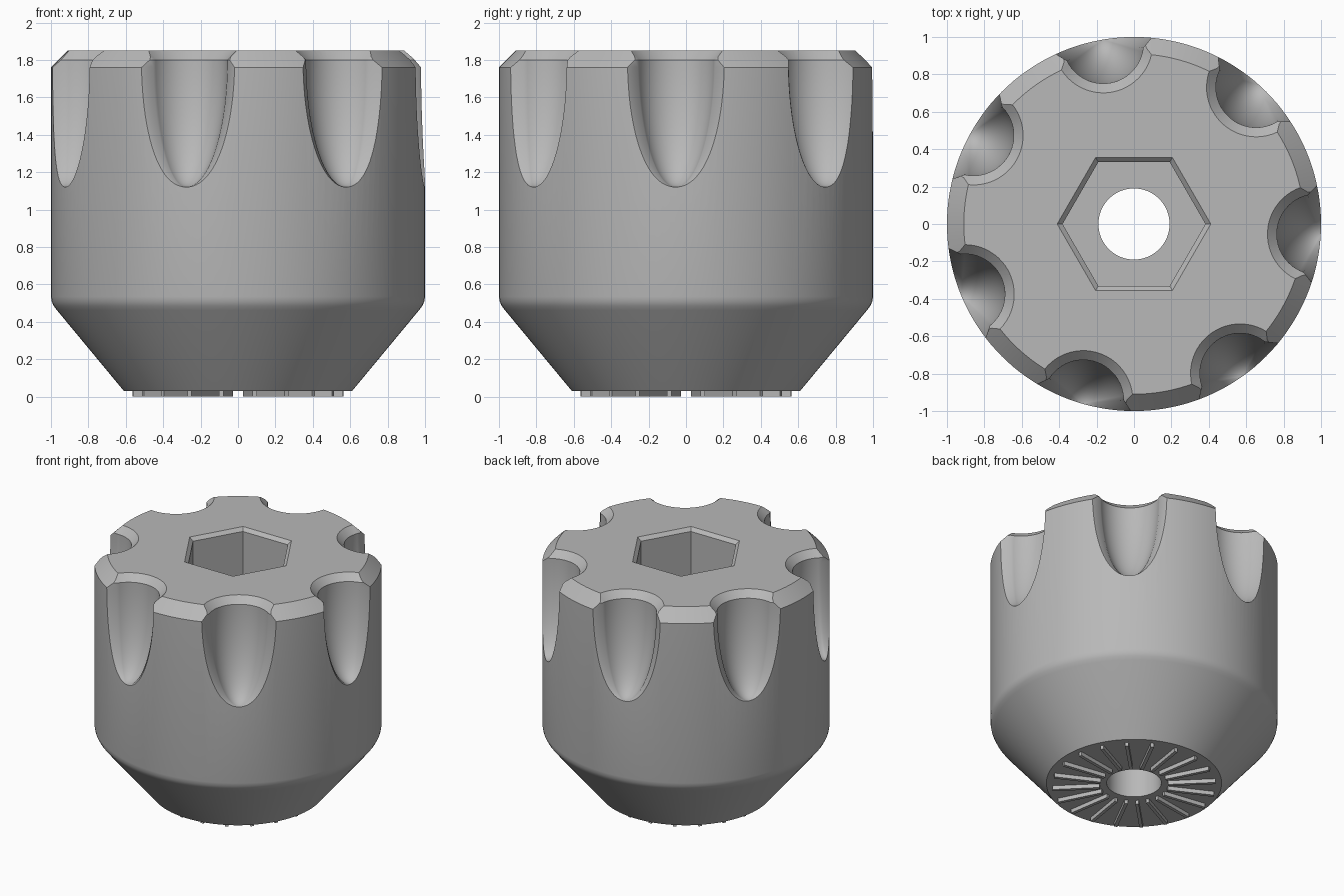
import bpy, bmesh
from math import sin, cos, pi, radians, tau
from mathutils import Matrix, Vector

old = bpy.data.objects.get("Cube")
if old:
    bpy.data.objects.remove(old, do_unlink=True)

GREY = (0.48, 0.48, 0.48, 1)
mat = bpy.data.materials.new("mid_grey")
mat.use_nodes = True
mat.diffuse_color = GREY
mat.node_tree.nodes["Principled BSDF"].inputs["Base Color"].default_value = GREY

TOP, BASE, BORE = 1.85, 0.03, 0.19


def finish(bm, name):
    bmesh.ops.recalc_face_normals(bm, faces=bm.faces)
    mesh = bpy.data.meshes.new(name)
    bm.to_mesh(mesh)
    bm.free()
    mesh.materials.append(mat)
    obj = bpy.data.objects.new(name, mesh)
    bpy.context.collection.objects.link(obj)
    return obj


def loft(bm, sections, matrix=Matrix(), closed=False):
    """Bridge a list of equal-length rings; cap the ends unless closed."""
    rings = [[bm.verts.new(matrix @ Vector(p)) for p in s] for s in sections]
    pairs = list(zip(rings, rings[1:]))
    if closed:
        pairs.append((rings[-1], rings[0]))
    for a, b in pairs:
        for i in range(len(a)):
            j = (i + 1) % len(a)
            bm.faces.new((a[i], a[j], b[j], b[i]))
    if not closed:
        bm.faces.new(rings[0])
        bm.faces.new(rings[-1])


def circle(r, z, n, start=0.0):
    return [(r * cos(start + tau * i / n), r * sin(start + tau * i / n), z) for i in range(n)]


# Turned body with a through bore
profile = [(BORE, BASE), (0.61, BASE), (0.968, 0.462), (0.985, 0.485),
           (0.996, 0.508), (1, 0.535), (1, 1.76), (0.91, TOP), (BORE, TOP)]
bm = bmesh.new()
loft(bm, [circle(r, z, 144) for r, z in profile], closed=True)
body = finish(bm, "knob_body")


# Flute section: round floor, flared lips that chamfer the rim
def flute_section(z, scale=1.0, grow=0.0):
    half = radians(73.8)
    pts = [(1.13, 0.45 + grow)]
    for i in range(25):
        a = half - 2 * half * i / 24
        pts.append((0.98 - (0.215 + grow) * cos(a), (0.215 + grow) * sin(a)))
    pts.append((1.13, -0.45 - grow))
    return [(1 + (x - 1) * scale, y * scale, z) for x, y in pts]


bm = bmesh.new()
steps = [pi / 2 * (i + 0.3) / 20 for i in range(20)]
flute = [flute_section(1.8 - 0.68 * cos(a), sin(a)) for a in steps]
flute += [flute_section(1.8), flute_section(1.9, grow=0.1)]
for k in range(7):
    loft(bm, flute, Matrix.Rotation(radians(-3.2) + tau * k / 7, 4, "Z"))

# Hexagonal socket with a chamfered mouth
loft(bm, [circle(r, z, 6) for r, z in ((0.382, 1.05), (0.382, 1.825), (0.468, 1.9))])
cutter = finish(bm, "flute_and_socket_cutter")
cutter.hide_render = True

# Cut the body and keep the result as plain geometry
cut = body.modifiers.new("cut", "BOOLEAN")
cut.operation = "DIFFERENCE"
cut.solver = "EXACT"
cut.object = cutter
bpy.context.view_layer.update()
evaluated = body.evaluated_get(bpy.context.evaluated_depsgraph_get())
result = bpy.data.meshes.new_from_object(evaluated)
body.modifiers.clear()
body.data = result
bpy.data.objects.remove(cutter, do_unlink=True)

bpy.ops.object.select_all(action="DESELECT")
body.select_set(True)
bpy.context.view_layer.objects.active = body
bpy.ops.object.shade_smooth_by_angle(angle=radians(30))

# Radial grip ribs under the base
bm = bmesh.new()
for k in range(20):
    spin = Matrix.Rotation(tau * (k + 0.5) / 20, 4, "Z")
    place = Matrix.Translation((0.405, 0, 0.02))
    size = Matrix.Diagonal((0.33, 0.024, 0.04, 1))
    bmesh.ops.create_cube(bm, size=1, matrix=spin @ place @ size)
finish(bm, "base_ribs")
